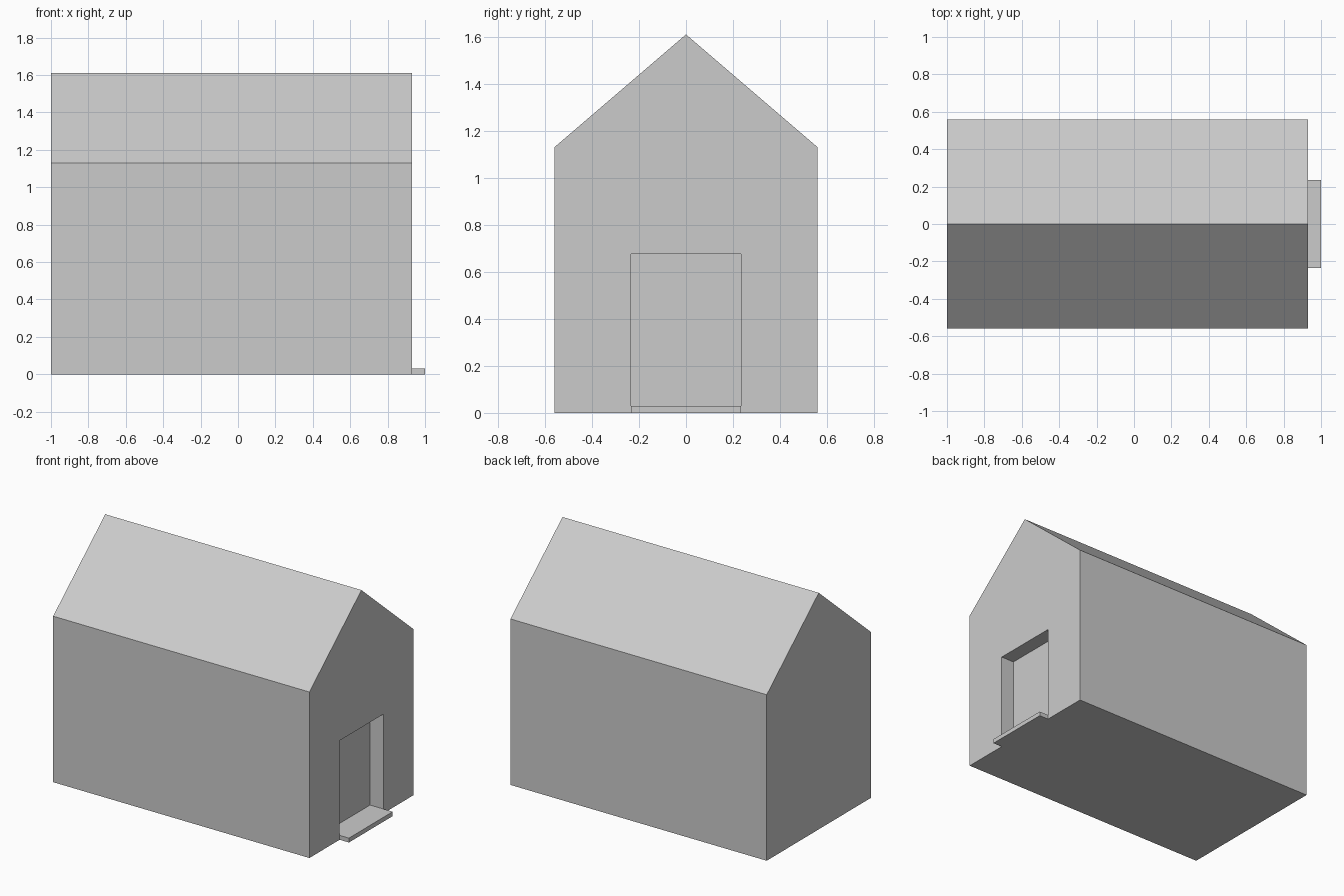
import bpy, bmesh

if "Cube" in bpy.data.objects:
    bpy.data.objects.remove(bpy.data.objects["Cube"])

def box(name, lo, hi):
    bm = bmesh.new()
    bmesh.ops.create_cube(bm, size=1)
    for v in bm.verts:
        v.co = [(a + b) / 2 + c * (b - a) for a, b, c in zip(lo, hi, v.co)]
    return finish(name, bm)

def finish(name, bm):
    bmesh.ops.recalc_face_normals(bm, faces=bm.faces)
    mesh = bpy.data.meshes.new(name)
    bm.to_mesh(mesh)
    bm.free()
    ob = bpy.data.objects.new(name, mesh)
    bpy.context.collection.objects.link(ob)
    return ob

X0, X1, HALF, WALL, RIDGE = -1.0, 0.93, 0.56, 1.13, 1.61
DOOR_W, DOOR_H, DEPTH = 0.235, 0.675, 0.10

# House body: gabled profile extruded along x
bm = bmesh.new()
profile = [(-HALF, 0), (HALF, 0), (HALF, WALL), (0, RIDGE), (-HALF, WALL)]
face = bm.faces.new([bm.verts.new((X0, y, z)) for y, z in profile])
ext = bmesh.ops.extrude_face_region(bm, geom=[face], use_keep_orig=True)
bmesh.ops.translate(bm, vec=(X1 - X0, 0, 0),
                    verts=[g for g in ext["geom"] if isinstance(g, bmesh.types.BMVert)])
house = finish("house_body", bm)

# Recessed doorway
cutter = box("doorway_cutter", (X1 - DEPTH, -DOOR_W, -0.1), (X1 + 0.1, DOOR_W, DOOR_H))
cutter.hide_render = True
cutter.hide_set(True)
mod = house.modifiers.new("doorway", 'BOOLEAN')
mod.operation = 'DIFFERENCE'
mod.solver = 'EXACT'
mod.object = cutter

# Doorstep fills the recess floor and projects outwards
box("doorstep", (X1 - DEPTH, -DOOR_W, 0), (1.0, DOOR_W, 0.03))
